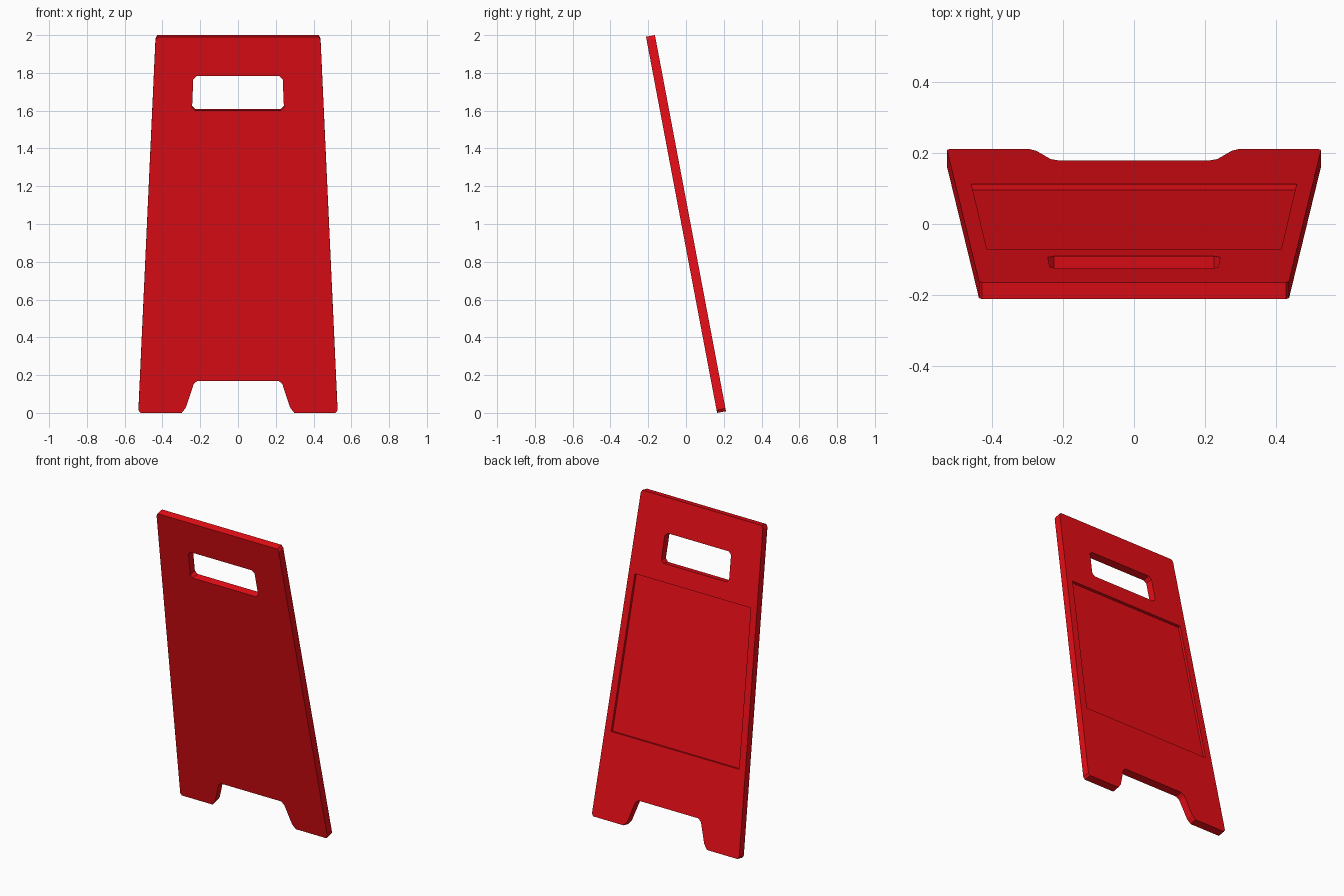
import bpy, bmesh
from math import radians, sin, cos

if "Cube" in bpy.data.objects:
    bpy.data.objects.remove(bpy.data.objects["Cube"])

TILT = radians(10.7)
S, C = sin(TILT), cos(TILT)
THICK = 0.048
LENGTH = (2 - THICK * S) / C
Y0 = (LENGTH * S - THICK * C) / 2


def lean(x, v, w):
    """Board coordinates (across, up the board, depth) to world."""
    return (x, Y0 + w * C - v * S, v * C + w * S)


def prism(name, half, w0, w1):
    """Mirror a half outline across x = 0 and extrude it through the depth."""
    outline = half + [(-x, v) for x, v in reversed(half)]
    bm = bmesh.new()
    rings = [[bm.verts.new(lean(x, v, w)) for x, v in outline] for w in (w0, w1)]
    bm.faces.new(rings[0])
    bm.faces.new(rings[1])
    n = len(outline)
    for i in range(n):
        j = (i + 1) % n
        bm.faces.new((rings[0][i], rings[0][j], rings[1][j], rings[1][i]))
    bmesh.ops.recalc_face_normals(bm, faces=bm.faces)
    mesh = bpy.data.meshes.new(name)
    bm.to_mesh(mesh)
    bm.free()
    ob = bpy.data.objects.new(name, mesh)
    bpy.context.collection.objects.link(ob)
    return ob


def cut(target, cutter):
    mod = target.modifiers.new(cutter.name, 'BOOLEAN')
    mod.operation = 'DIFFERENCE'
    mod.solver = 'EXACT'
    mod.object = cutter
    bpy.context.view_layer.objects.active = target
    bpy.ops.object.modifier_apply(modifier=mod.name)
    bpy.data.objects.remove(cutter)


# Tapered board with clipped corners and a notch between the two feet
board = prism("sign_board", [
    (0.215, 0.173), (0.235, 0.155), (0.275, 0.030), (0.298, 0.0),
    (0.517, 0.0), (0.527, 0.015), (0.437, LENGTH - 0.018), (0.428, LENGTH),
], 0, THICK)

# Handle opening
cut(board, prism("handle_cutter", [
    (0.225, 1.628), (0.243, 1.646), (0.237, 1.796), (0.219, 1.814),
], -0.1, THICK + 0.1))

# Shallow recess for the notice on the back
cut(board, prism("recess_cutter", [(0.458, 0.536), (0.415, 1.516)],
                 THICK - 0.017, THICK + 0.1))

# Red plastic
red = bpy.data.materials.new("red_plastic")
red.diffuse_color = (0.80, 0.004, 0.008, 1)
red.use_nodes = True
red.node_tree.nodes["Principled BSDF"].inputs["Base Color"].default_value = red.diffuse_color
board.data.materials.clear()
board.data.materials.append(red)
